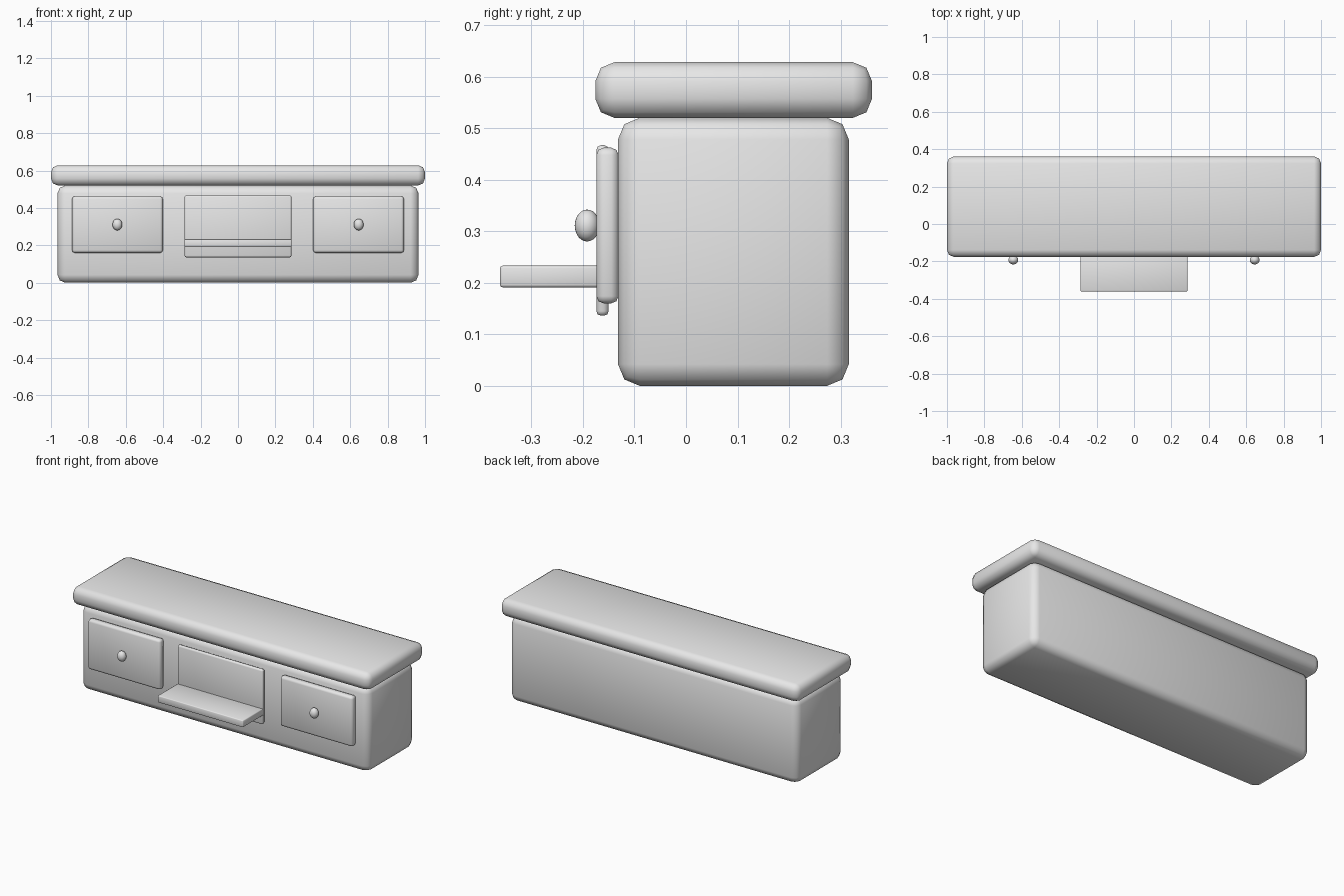
import bpy

cube = bpy.data.objects.get("Cube")
if cube:
    bpy.data.objects.remove(cube, do_unlink=True)

grey = bpy.data.materials.new("light grey")
grey.use_nodes = True
colour = (0.8, 0.8, 0.8, 1)
grey.diffuse_color = colour
grey.node_tree.nodes["Principled BSDF"].inputs["Base Color"].default_value = colour


def finish(obj, name):
    obj.name = name
    obj.data.materials.append(grey)
    bpy.ops.object.shade_smooth()
    return obj


def rounded_box(name, x, y, z, bevel):
    """Box given by its (min, max) range on each axis, with rounded edges."""
    ranges = (x, y, z)
    bpy.ops.mesh.primitive_cube_add(size=1, location=[(a + b) / 2 for a, b in ranges])
    obj = bpy.context.object
    obj.scale = [b - a for a, b in ranges]
    bpy.ops.object.transform_apply(location=False, rotation=False, scale=True)
    mod = obj.modifiers.new("rounded edges", "BEVEL")
    mod.width = bevel
    mod.segments = 2
    mod.limit_method = "NONE"
    return finish(obj, name)


# Cabinet and overhanging top
rounded_box("cabinet_body", (-0.965, 0.965), (-0.132, 0.316), (0, 0.52), 0.042)
rounded_box("table_top", (-1, 1), (-0.176, 0.361), (0.52, 0.628), 0.037)

# Drawers with round knobs on both sides
for side, s in (("left", 1), ("right", -1)):
    x = sorted((s * 0.402, s * 0.887))
    rounded_box(side + "_drawer", x, (-0.174, -0.131), (0.16, 0.462), 0.014)
    bpy.ops.mesh.primitive_uv_sphere_add(segments=24, ring_count=12, radius=1,
                                         location=(s * 0.645, -0.192, 0.311))
    knob = bpy.context.object
    knob.scale = (0.026, 0.024, 0.031)
    bpy.ops.object.transform_apply(location=False, rotation=False, scale=True)
    finish(knob, side + "_knob")

# Middle panel with a projecting shelf
rounded_box("middle_panel", (-0.286, 0.286), (-0.174, -0.15), (0.136, 0.467), 0.009)
rounded_box("middle_shelf", (-0.286, 0.286), (-0.361, -0.16), (0.191, 0.233), 0.005)
